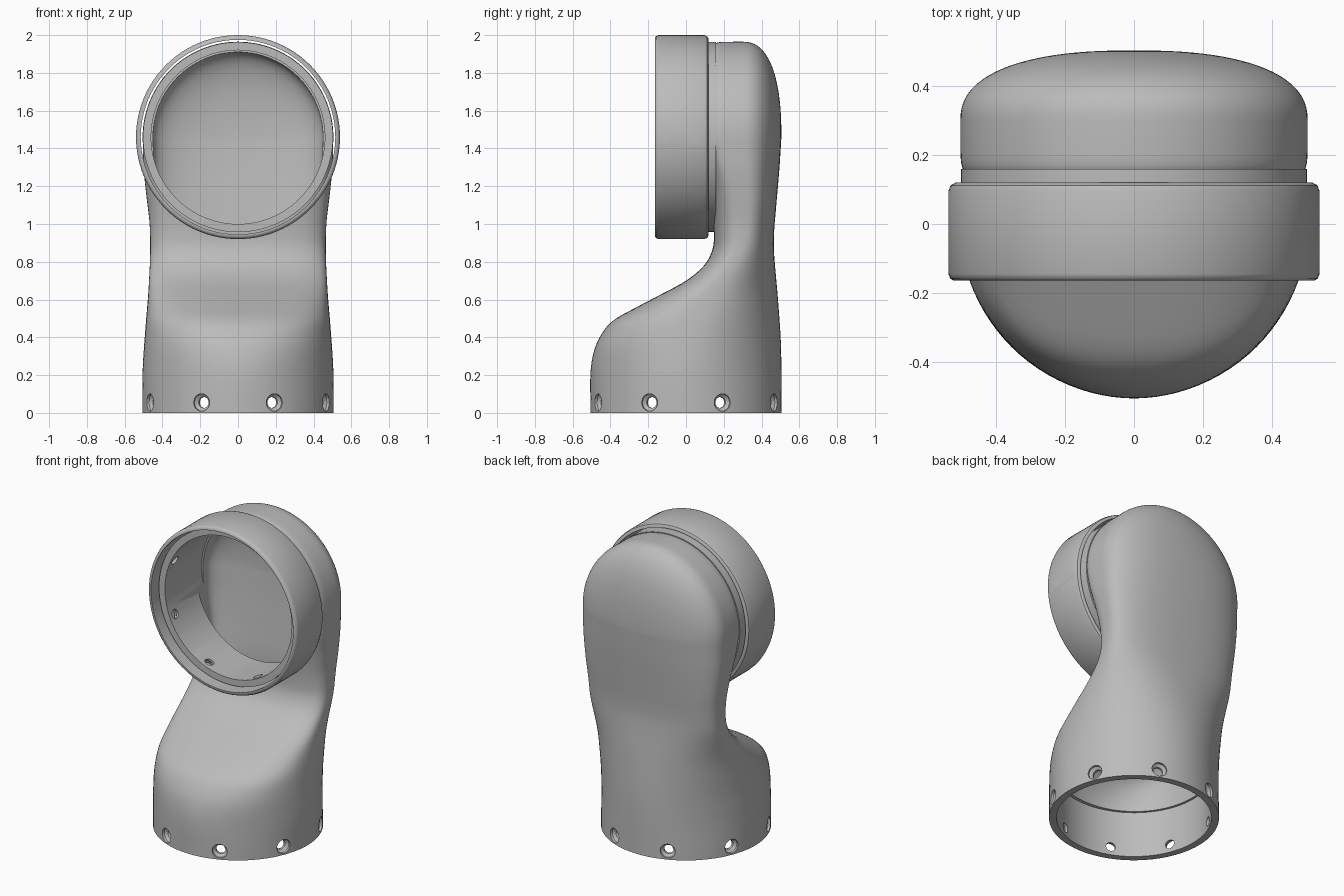
import bpy, bmesh, math
from mathutils import Matrix, Vector

cube = bpy.data.objects.get("Cube")
if cube:
    bpy.data.objects.remove(cube, do_unlink=True)

grey = bpy.data.materials.new("plain grey")
grey.use_nodes = True
grey.diffuse_color = (0.5, 0.5, 0.5, 1)
grey.node_tree.nodes["Principled BSDF"].inputs["Base Color"].default_value = grey.diffuse_color

HEAD_Z = 1.46   # height of the head's axis
RADIUS = 0.505  # outer radius of both ends
HEAD_AXIS = Matrix.Translation((0, 0, HEAD_Z)) @ Matrix.Rotation(-math.pi / 2, 4, "X")


def make(name, bm):
    bmesh.ops.remove_doubles(bm, verts=bm.verts, dist=1e-5)
    bmesh.ops.recalc_face_normals(bm, faces=bm.faces)
    mesh = bpy.data.meshes.new(name)
    bm.to_mesh(mesh)
    bm.free()
    mesh.materials.append(grey)
    obj = bpy.data.objects.new(name, mesh)
    bpy.context.collection.objects.link(obj)
    return obj


def skin(bm, rows, closed):
    """Join rows of points with faces; closed rows are loops."""
    grid = [[bm.verts.new(p) for p in row] for row in rows]
    count = len(rows[0])
    for a, b in zip(grid, grid[1:]):
        for i in range(count if closed else count - 1):
            j = (i + 1) % count
            bm.faces.new((a[i], a[j], b[j], b[i]))
    return grid


def lathe(bm, profile, matrix, segments, closed=False):
    """Turn (radius, height) points about the local z axis."""
    rows = []
    for k in range(segments + 1):
        a = math.tau * k / segments
        rows.append([matrix @ Vector((r * math.cos(a), r * math.sin(a), h)) for r, h in profile])
    skin(bm, rows, closed)


def rod(name, radius, low, high, matrix):
    bm = bmesh.new()
    lathe(bm, [(0, low), (radius, low), (radius, high), (0, high)], matrix, 96)
    return make(name, bm)


def combine(target, other, operation, keep=False):
    mod = target.modifiers.new("cut", "BOOLEAN")
    mod.operation, mod.object, mod.solver = operation, other, "EXACT"
    bpy.context.view_layer.objects.active = target
    bpy.ops.object.modifier_apply(modifier=mod.name)
    if not keep:
        bpy.data.objects.remove(other, do_unlink=True)


def smooth(obj, angle):
    bpy.ops.object.select_all(action="DESELECT")
    obj.select_set(True)
    bpy.context.view_layer.objects.active = obj
    bpy.ops.object.shade_smooth_by_angle(angle=math.radians(angle))


def curve(points, z):
    """Smooth interpolation through (z, value) points."""
    if z <= points[0][0]:
        return points[0][1]
    if z >= points[-1][0]:
        return points[-1][1]
    slopes = []
    for i in range(len(points)):
        a, b = points[max(i - 1, 0)], points[min(i + 1, len(points) - 1)]
        slopes.append((b[1] - a[1]) / (b[0] - a[0]))
    i = max(k for k in range(len(points) - 1) if points[k][0] <= z)
    (z0, v0), (z1, v1) = points[i], points[i + 1]
    h = z1 - z0
    t = (z - z0) / h
    return (v0 * (1 + 2 * t) * (1 - t) ** 2 + v1 * t * t * (3 - 2 * t)
            + h * t * (1 - t) * (slopes[i] * (1 - t) - slopes[i + 1] * t))


# Side and front outlines of the elbow, as (height, value)
WIDTH = [(0, RADIUS), (.22, RADIUS), (.45, .49), (.65, .474), (.85, .465),
         (1, .468), (1.15, .485), (1.3, .5), (HEAD_Z, RADIUS)]
FRONT = [(0, -RADIUS), (.22, -RADIUS), (.35, -.48), (.45, -.425), (.5, -.37), (.55, -.28),
         (.6, -.185), (.7, 0), (.78, .095), (.85, .135), (.92, .148), (1.1, .14), (HEAD_Z, .115)]
BACK = [(0, RADIUS), (.35, .503), (.6, .487), (.85, .466), (.95, .466),
        (1.1, .478), (1.3, .495), (HEAD_Z, RADIUS)]
MIDDLE = [(0, 0), (.25, 0), (.6, .12), (.9, .3), (HEAD_Z, .3)]
FRONT_POWER = [(0, 2), (.25, 2), (.6, 2.7), (.9, 3), (1.2, 4), (HEAD_Z, 8)]
BACK_POWER = [(0, 2), (.4, 2), (.9, 2.4), (HEAD_Z, 2.4)]


def half_section(z, inset):
    """Right half of a level outline, front to back."""
    w = curve(WIDTH, z) - inset
    mid = curve(MIDDLE, z)
    points = []
    steps = 48
    for k in range(steps + 1):
        t = -math.pi / 2 + math.pi * k / steps
        front = t < 0
        n = curve(FRONT_POWER if front else BACK_POWER, z)
        depth = mid - curve(FRONT, z) if front else curve(BACK, z) - mid
        x = 0 if k in (0, steps) else w * math.cos(t) ** (2 / n)
        y = mid + math.copysign((depth - inset) * abs(math.sin(t)) ** (2 / n), t)
        points.append((x, y))
    return points


def elbow(name, inset, bottom):
    bm = bmesh.new()
    rows = []
    levels = 64
    for k in range(levels + 1):
        z = bottom + (HEAD_Z - bottom) * k / levels
        half = half_section(z, inset)
        rows.append([(x, y, z) for x, y in half] + [(-x, y, z) for x, y in half[-2:0:-1]])
    grid = skin(bm, rows, True)
    bm.faces.new(grid[0])
    # Domed head: the top outline turned half a circle
    half = half_section(HEAD_Z, inset)
    turns = 56
    skin(bm, [[(x * math.cos(a), y, HEAD_Z + x * math.sin(a)) for x, y in half]
              for a in (math.pi * k / turns for k in range(turns + 1))], False)
    return make(name, bm)


# Hollow elbow housing with a short tube at the head
housing = elbow("elbow_housing", 0, 0)
combine(housing, rod("tube", .503, -.1, .16, HEAD_AXIS), "UNION")
combine(housing, elbow("cavity", .055, -.05), "DIFFERENCE")
combine(housing, rod("base_bore", .46, -.1, .3, Matrix()), "DIFFERENCE")
combine(housing, rod("head_bore", .46, -.2, .28, HEAD_AXIS), "DIFFERENCE")

# Countersunk screw holes around both ends
bm = bmesh.new()
screw = [(0, .4), (.029, .4), (.029, .475), (.046, .49), (.046, .55), (0, .55)]
for end, offset in ((Matrix(), .055), (HEAD_AXIS, -.045)):
    for k in range(8):
        turn = Matrix.Rotation(math.tau * (k + .5) / 8, 4, "Z")
        place = end @ Matrix.Translation((0, 0, offset)) @ turn @ Matrix.Rotation(math.pi / 2, 4, "Y")
        lathe(bm, screw, place, 20)
combine(housing, make("screw_holes", bm), "DIFFERENCE")
smooth(housing, 32)

# Clamp ring around the head, split in two along a wavy seam
ring = [(.515, -.165), (.525, -.165), (.535, -.158), (.54, -.145),
        (.54, .095), (.534, .112), (.52, .12), (.515, .12)]
bm = bmesh.new()
lathe(bm, ring, HEAD_AXIS, 96, closed=True)
upper = make("clamp_ring_upper", bm)
lower = upper.copy()
lower.data = upper.data.copy()
lower.name = "clamp_ring_lower"
bpy.context.collection.objects.link(lower)

bm = bmesh.new()
seam = [(-.8, -.3, 2.2), (-.8, -.3, 1.42)]
for k in range(17):
    u = k / 16
    seam.append((-.8, -.13 + .22 * u, 1.42 + .04 * (1 - math.cos(math.tau * u))))
seam += [(-.8, .3, 1.42), (-.8, .3, 2.2)]
face = bm.faces.new([bm.verts.new(p) for p in seam])
moved = bmesh.ops.extrude_face_region(bm, geom=[face])["geom"]
bmesh.ops.translate(bm, vec=(1.6, 0, 0), verts=[v for v in moved if isinstance(v, bmesh.types.BMVert)])
cutter = make("seam_cutter", bm)
combine(upper, cutter, "INTERSECT", keep=True)
combine(lower, cutter, "DIFFERENCE")
smooth(upper, 40)
smooth(lower, 40)
